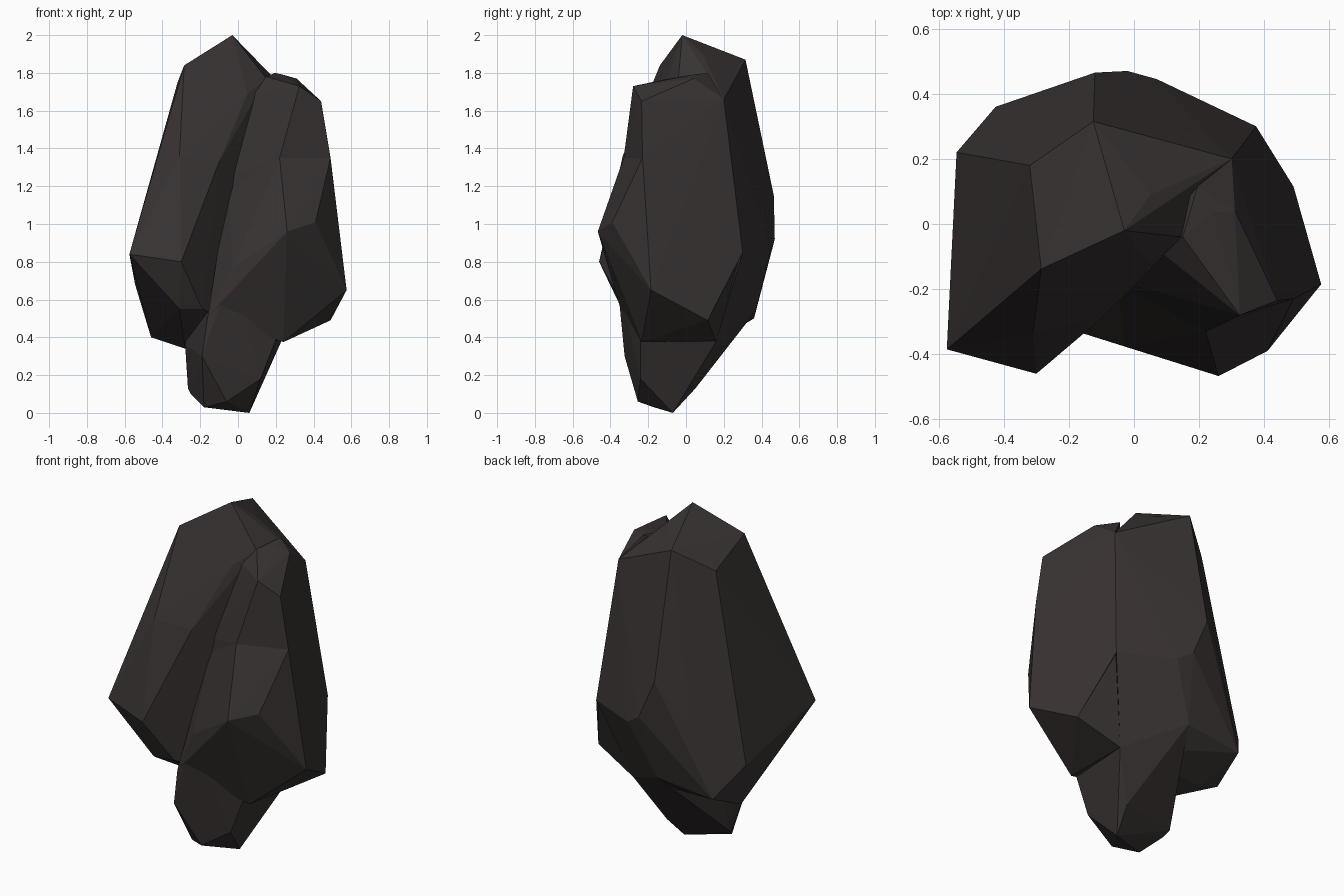
import bpy, bmesh

# single dark stone colour
stone = bpy.data.materials.new("dark stone")
stone.diffuse_color = (0.040, 0.033, 0.032, 1)


def chunk(name, corners):
    """Flat-faced convex boulder spanned by a few corner points."""
    bm = bmesh.new()
    for c in corners:
        bm.verts.new(c)
    bmesh.ops.convex_hull(bm, input=bm.verts[:])
    loose = [v for v in bm.verts if not v.link_faces]
    bmesh.ops.delete(bm, geom=loose, context='VERTS')
    bmesh.ops.recalc_face_normals(bm, faces=bm.faces[:])
    me = bpy.data.meshes.new(name)
    bm.to_mesh(me)
    bm.free()
    me.materials.append(stone)
    ob = bpy.data.objects.new(name, me)
    bpy.context.collection.objects.link(ob)
    return ob


# tall left and back mass
rock = chunk("rock", [
    (-.03, -.02, 2.0), (-.285, -.138, 1.84), (-.32, .18, 1.75), (-.125, .315, 1.87),
    (.05, -.03, 1.88), (.05, .09, 1.90), (.15, -.04, 1.77),
    (.30, .20, 1.66), (.05, -.125, 1.69), (-.10, -.29, 1.33), (-.31, -.335, 1.36),
    (-.575, -.385, .84), (-.30, -.46, .80), (-.31, -.34, .55), (-.19, -.32, .55),
    (-.545, .22, .68), (-.425, .36, .50), (-.46, .145, .40), (-.36, .12, .375),
    (-.28, 0, .34), (-.30, .385, .89), (-.12, .465, 1.15), (-.02, .47, .92),
    (.07, .445, .86), (.375, .30, .85), (.23, .16, .38), (-.07, .37, .54)])

# right front mass, above and below its waist
right_top = chunk("right_top", [
    (.31, .04, 1.77), (.24, .035, 1.79), (.15, -.04, 1.78), (.195, .115, 1.80),
    (.30, .20, 1.66), (.05, -.06, 1.69), (.18, -.16, 1.68), (.325, -.28, 1.73),
    (.44, -.235, 1.65), (.49, -.23, 1.35), (.22, -.33, 1.35), (-.06, -.17, 1.25),
    (.575, -.185, .65), (.49, .115, .49), (.375, .30, .85), (-.03, -.26, .77)])
right_base = chunk("right_base", [
    (.22, -.33, 1.35), (.49, -.23, 1.35), (.08, -.215, 1.33), (.32, .20, 1.30),
    (-.05, -.17, 1.22), (.26, -.467, .96), (.41, -.39, 1.01), (.575, -.185, .65),
    (.49, .115, .49), (.37, .29, .85), (-.03, -.375, .77), (-.16, -.335, .51),
    (.24, -.235, .375), (.23, .16, .38)])

# narrow foot
foot = chunk("foot", [
    (.06, -.07, 0), (-.18, -.17, .03), (-.06, -.255, .06), (.12, -.24, .18),
    (-.25, -.055, .10), (-.265, -.02, .13), (.09, .05, .13), (-.19, -.325, .30),
    (-.16, -.335, .51), (-.28, -.08, .36), (-.27, .06, .45), (-.07, .37, .54),
    (.23, .16, .38), (.20, -.24, .385), (-.03, -.37, .76)])

# weld the chunks into one outer surface
bpy.context.view_layer.objects.active = rock
for part in (right_top, right_base, foot):
    mod = rock.modifiers.new("weld", 'BOOLEAN')
    mod.operation = 'UNION'
    mod.solver = 'EXACT'
    mod.object = part
    bpy.ops.object.modifier_apply(modifier=mod.name)
    bpy.data.objects.remove(part)
